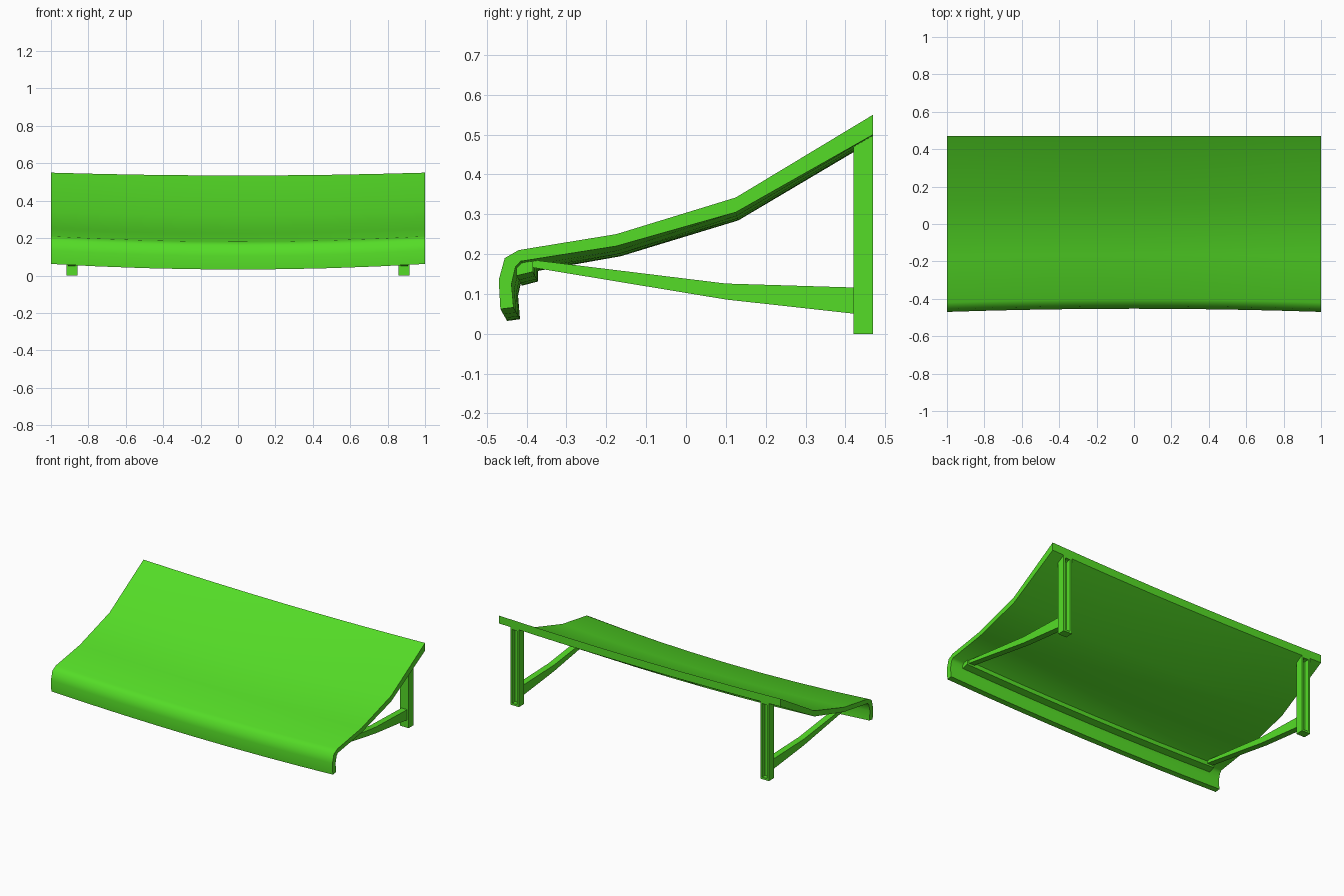
import bpy, bmesh, math

cube = bpy.data.objects.get("Cube")
if cube:
    bpy.data.objects.remove(cube, do_unlink=True)

GREEN = (0.09, 0.72, 0.02, 1)
green = bpy.data.materials.new("bright_green")
green.use_nodes = True
green.diffuse_color = GREEN
green.node_tree.nodes["Principled BSDF"].inputs["Base Color"].default_value = GREEN

BACK = 0.47


def finish(bm, name):
    bmesh.ops.recalc_face_normals(bm, faces=bm.faces)
    mesh = bpy.data.meshes.new(name)
    bm.to_mesh(mesh)
    bm.free()
    mesh.materials.append(green)
    obj = bpy.data.objects.new(name, mesh)
    bpy.context.collection.objects.link(obj)
    return obj


def droop(x, y, z):
    """Sag the middle of the span, most strongly at the front."""
    k = 1 - x * x
    f = (BACK - y) / (2 * BACK)
    return x, y + 0.017 * k * f, z - k * (0.015 + 0.015 * f)


def loft(profile, xs, bend=lambda x, y, z: (x, y, z)):
    """Sweep a closed y-z profile through the given x stations."""
    bm = bmesh.new()
    rings = [[bm.verts.new(bend(x, y, z)) for y, z in profile] for x in xs]
    n = len(profile)
    for a, b in zip(rings, rings[1:]):
        for i in range(n):
            j = (i + 1) % n
            bm.faces.new((a[i], a[j], b[j], b[i]))
    bm.faces.new(rings[0])
    bm.faces.new(rings[-1])
    return bm


# Curved canopy sheet with a rolled front lip
outer = [(BACK, 0.55), (0.125, 0.342), (-0.175, 0.25), (-0.42, 0.21),
         (-0.455, 0.19), (-0.47, 0.135), (-0.466, 0.062)]
inner = [(-0.433, 0.066), (-0.438, 0.125), (-0.428, 0.168), (-0.415, 0.182),
         (-0.175, 0.22), (0.125, 0.305), (BACK, 0.50)]
canopy = finish(loft(outer + inner, [i / 4 - 1 for i in range(9)], droop), "canopy")
bpy.ops.object.select_all(action="DESELECT")
canopy.select_set(True)
bpy.context.view_layer.objects.active = canopy
bpy.ops.object.shade_smooth_by_angle(angle=math.radians(50))

# Front rail tucked under the lip
rail = [(-0.428, 0.15), (-0.387, 0.16), (-0.387, 0.187), (-0.428, 0.18)]
finish(loft(rail, [0.23 * i - 0.92 for i in range(9)], droop), "front_rail")

# Wall posts with a recessed back channel, and tapering brace arms
post = [(0.42, 0), (BACK, 0), (BACK, 0.498), (0.42, 0.472)]
arm = [(-0.39, 0.167), (0.10, 0.086), (0.425, 0.05),
       (0.425, 0.116), (0.10, 0.126), (-0.39, 0.186)]
for side, s in (("left", 1), ("right", -1)):
    x = 0.888 * s
    bm = loft(post, [x - 0.03, x + 0.03])
    rear = [f for f in bm.faces if all(abs(v.co.y - BACK) < 1e-4 for v in f.verts)]
    bmesh.ops.recalc_face_normals(bm, faces=bm.faces)
    bmesh.ops.inset_region(bm, faces=rear, thickness=0.018)
    floor = bmesh.ops.extrude_face_region(bm, geom=rear)["geom"]
    bmesh.ops.translate(bm, vec=(0, -0.03, 0),
                        verts=[g for g in floor if isinstance(g, bmesh.types.BMVert)])
    bmesh.ops.delete(bm, geom=rear, context="FACES")
    finish(bm, side + "_wall_post")
    finish(loft(arm, [x - 0.02, x + 0.02]), side + "_brace_arm")
